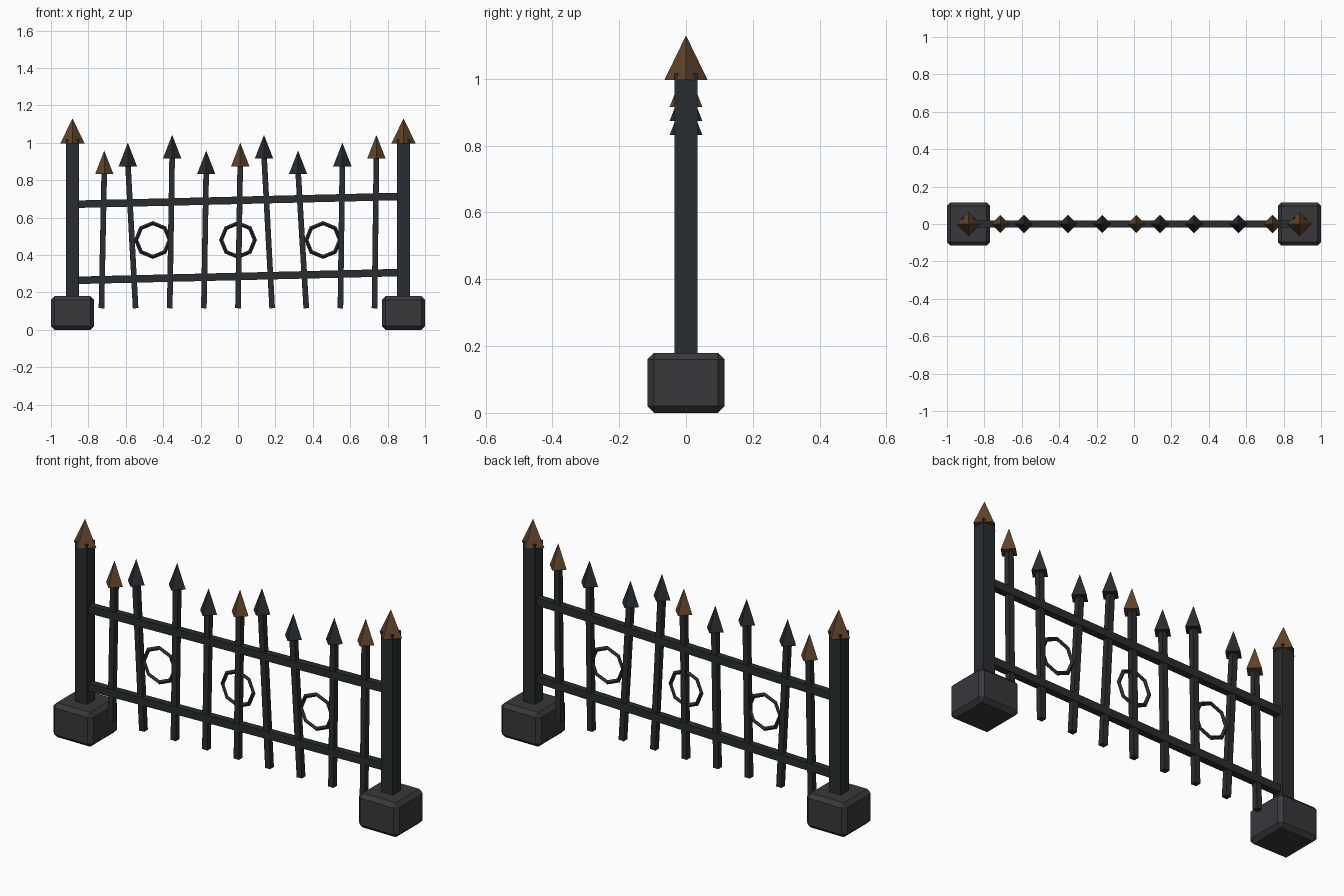
import bpy, math
from mathutils import Vector

if "Cube" in bpy.data.objects:
    bpy.data.objects.remove(bpy.data.objects["Cube"])


def material(name, rgb):
    m = bpy.data.materials.new(name)
    m.diffuse_color = (*rgb, 1)
    m.use_nodes = True
    m.node_tree.nodes["Principled BSDF"].inputs["Base Color"].default_value = m.diffuse_color
    return m


IRON = material("dark_iron", (0.022, 0.026, 0.029))
RUST = material("rusty_iron", (0.12, 0.058, 0.022))
STONE = material("dark_stone", (0.040, 0.040, 0.046))


def finish(name, mat):
    ob = bpy.context.object
    ob.name = name
    ob.data.materials.append(mat)
    return ob


def box(name, loc, size, mat):
    bpy.ops.mesh.primitive_cube_add(size=1, location=loc)
    ob = finish(name, mat)
    ob.scale = size
    bpy.ops.object.transform_apply(location=False, rotation=False, scale=True)
    return ob


def bar(name, a, b, w, d, mat):
    """Rectangular bar in the xz plane from a to b."""
    a, b = Vector((a[0], 0, a[1])), Vector((b[0], 0, b[1]))
    v = b - a
    ob = box(name, (a + b) / 2, (w, d, v.length), mat)
    ob.rotation_euler.y = math.atan2(v.x, v.z)
    return ob


def spike(name, x, z, radius, height, mat):
    """Four-sided point, corners on the axes, base at z."""
    bpy.ops.mesh.primitive_cone_add(vertices=4, radius1=radius, radius2=0,
                                    depth=height, location=(x, 0, z + height / 2))
    return finish(name, mat)


# Stone footings, posts and rusty post caps
for side, s in (("left", -1), ("right", 1)):
    x = s * 0.885
    foot = box(f"{side}_footing", (x, 0, 0.09), (0.232, 0.232, 0.18), STONE)
    bevel = foot.modifiers.new("chamfer", "BEVEL")
    bevel.width, bevel.segments = 0.02, 1
    box(f"{side}_post", (x, 0, 0.588), (0.068, 0.068, 0.856), IRON)
    spike(f"{side}_post_cap", x, 0.996, 0.065, 0.134, RUST)

# Sagging rails
for name, z in (("lower_rail", 0.285), ("upper_rail", 0.692)):
    bar(name, (-0.875, z - 0.021), (0.875, z + 0.021), 0.04, 0.036, IRON)

# Leaning pickets in three heights; every fourth point is rusty
tops = [-0.715, -0.589, -0.352, -0.170, 0.012, 0.139, 0.321, 0.558, 0.740]
for i, top in enumerate(tops):
    base = 0.832 + 0.042 * (i % 3)
    foot_x = -0.73 + 0.1825 * i
    bar(f"picket_{i + 1}", (foot_x, 0.115), (top, base + 0.02), 0.03, 0.03, IRON)
    spike(f"picket_point_{i + 1}", top, base, 0.049, 0.126,
          RUST if i % 4 == 0 else IRON)

# Octagonal rings between the rails
for i, x in enumerate((-0.455, 0, 0.455)):
    bpy.ops.mesh.primitive_torus_add(major_segments=8, minor_segments=4,
                                     major_radius=0.09, minor_radius=0.011,
                                     location=(x, 0, 0.48),
                                     rotation=(math.pi / 2, 0, 0))
    finish(f"ring_{i + 1}", IRON)
